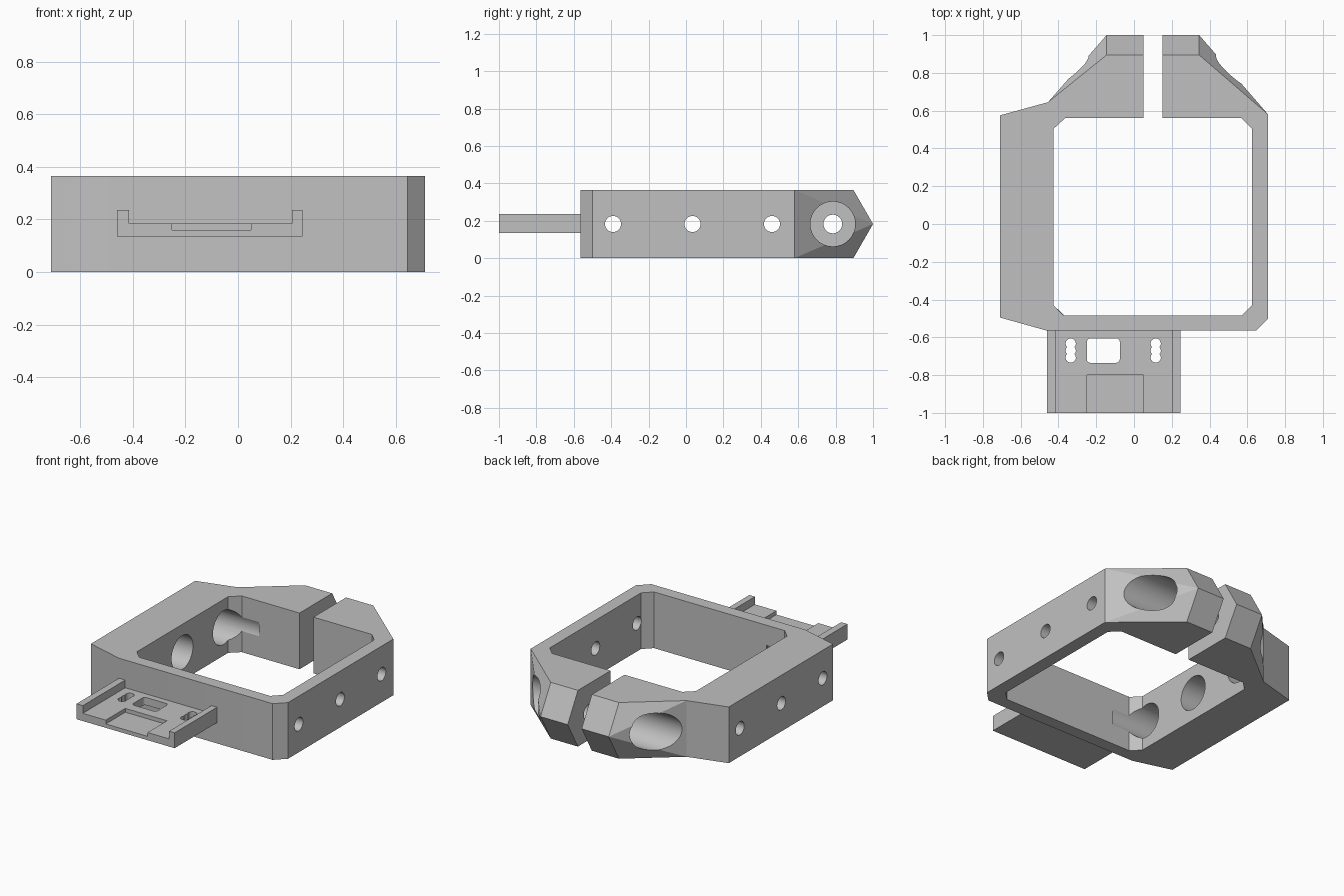
import bpy, bmesh, math
from mathutils import Matrix

cube = bpy.data.objects.get("Cube")
if cube:
    bpy.data.objects.remove(cube, do_unlink=True)

grey = bpy.data.materials.new("plain grey")
grey.use_nodes = True
grey.diffuse_color = (0.53, 0.53, 0.53, 1)
grey.node_tree.nodes["Principled BSDF"].inputs["Base Color"].default_value = grey.diffuse_color

H = 0.365
MID = H / 2


def make(name, bm):
    bmesh.ops.recalc_face_normals(bm, faces=bm.faces)
    mesh = bpy.data.meshes.new(name)
    bm.to_mesh(mesh)
    bm.free()
    mesh.materials.append(grey)
    ob = bpy.data.objects.new(name, mesh)
    bpy.context.collection.objects.link(ob)
    return ob


def box(name, x0, x1, y0, y1, z0, z1):
    bm = bmesh.new()
    bmesh.ops.create_cube(bm, size=1)
    for v in bm.verts:
        v.co = ((x0, x1)[v.co.x > 0], (y0, y1)[v.co.y > 0], (z0, z1)[v.co.z > 0])
    return make(name, bm)


def cylinder(name, radius, length, centre, axis):
    bm = bmesh.new()
    turn = Matrix.Rotation(math.pi / 2, 4, 'Y') if axis == 'X' else Matrix()
    bmesh.ops.create_cone(bm, cap_ends=True, segments=32, radius1=radius, radius2=radius,
                          depth=length, matrix=Matrix.Translation(centre) @ turn)
    return make(name, bm)


def bore(radius, x0, x1, y):
    return cylinder("bore_cutter", radius, x1 - x0, ((x0 + x1) / 2, y, MID), 'X')


def combine(ob, others, operation):
    for other in others:
        mod = ob.modifiers.new("combine", 'BOOLEAN')
        mod.operation, mod.solver, mod.object = operation, 'EXACT', other
        bpy.context.view_layer.update()
        result = bpy.data.meshes.new_from_object(
            ob.evaluated_get(bpy.context.evaluated_depsgraph_get()))
        ob.modifiers.clear()
        ob.data = result
        bpy.data.objects.remove(other, do_unlink=True)


# Clamp frame: open ring whose two jaws swell to a ridge at mid height
RIDGE = 0.895
outline = [(0.05, 0.56), (0.05, RIDGE), (-0.145, RIDGE), (-0.455, 0.645), (-0.71, 0.575),
           (-0.71, -0.495), (-0.46, -0.565), (0.645, -0.565), (0.71, -0.5), (0.71, 0.58),
           (0.345, RIDGE), (0.15, RIDGE), (0.15, 0.56),
           (0.57, 0.56), (0.625, 0.505), (0.625, -0.43), (0.57, -0.485),
           (-0.37, -0.485), (-0.425, -0.43), (-0.425, 0.505), (-0.365, 0.56)]
bm = bmesh.new()
low = [bm.verts.new((x, y, 0)) for x, y in outline]
top = [bm.verts.new((x, y, H)) for x, y in outline]
apex = [bm.verts.new((x, 1, MID)) if y == RIDGE else None for x, y in outline]
bm.faces.new(low)
bm.faces.new(top)
for i in range(len(outline)):
    j = (i + 1) % len(outline)
    if apex[i] and apex[j]:
        bm.faces.new((low[i], low[j], apex[j], apex[i]))
        bm.faces.new((apex[i], apex[j], top[j], top[i]))
    elif apex[i] or apex[j]:
        a, near, far = (apex[i], i, j) if apex[i] else (apex[j], j, i)
        bm.faces.new((low[far], low[near], a))
        bm.faces.new((low[far], a, top[far]))
        bm.faces.new((top[far], a, top[near]))
    else:
        bm.faces.new((low[i], low[j], top[j], top[i]))
frame = make("clamp_frame", bm)

# Side holes with wide bores inside the thick wall
cuts = []
for y in (-0.39, 0.035, 0.46):
    cuts += [bore(0.11, -0.625, -0.24, y), bore(0.043, -0.9, -0.5, y), bore(0.043, 0.5, 0.9, y)]
# Clamping screw hole with a deep seat in each jaw
cuts += [bore(0.05, -0.3, 0.5, 0.785), bore(0.12, -0.9, -0.07, 0.785), bore(0.12, 0.26, 0.9, 0.785)]
combine(frame, cuts, 'DIFFERENCE')

# Mounting plate with two raised rails
profile = [(-0.46, 0.135), (0.245, 0.135), (0.245, 0.235), (0.205, 0.235),
           (0.205, 0.185), (-0.415, 0.185), (-0.415, 0.235), (-0.46, 0.235)]
bm = bmesh.new()
face = bm.faces.new([bm.verts.new((x, -1, z)) for x, z in profile])
ext = bmesh.ops.extrude_face_region(bm, geom=[face])
for v in ext["geom"]:
    if isinstance(v, bmesh.types.BMVert):
        v.co.y = -0.565
plate = make("mounting_plate", bm)

# Plate recess, rounded window and scalloped slots
window = box("window_cutter", -0.25, -0.075, -0.735, -0.605, 0.05, 0.3)
bm = bmesh.new()
bm.from_mesh(window.data)
upright = [e for e in bm.edges if abs(e.verts[0].co.z - e.verts[1].co.z) > 0.1]
bmesh.ops.bevel(bm, geom=upright, offset=0.02, segments=4, profile=0.5, affect='EDGES')
bm.to_mesh(window.data)
bm.free()
cuts = [box("recess_cutter", -0.25, 0.05, -1.1, -0.8, 0.16, 0.3), window]
for x in (-0.335, 0.115):
    for y in (-0.633, -0.67, -0.707):
        cuts.append(cylinder("slot_cutter", 0.027, 0.3, (x, y, MID), 'Z'))
combine(plate, cuts, 'DIFFERENCE')

# Smooth bores, crisp edges
bpy.ops.object.select_all(action='DESELECT')
for ob in (frame, plate):
    ob.select_set(True)
    bpy.context.view_layer.objects.active = ob
bpy.ops.object.shade_smooth_by_angle(angle=math.radians(20))
